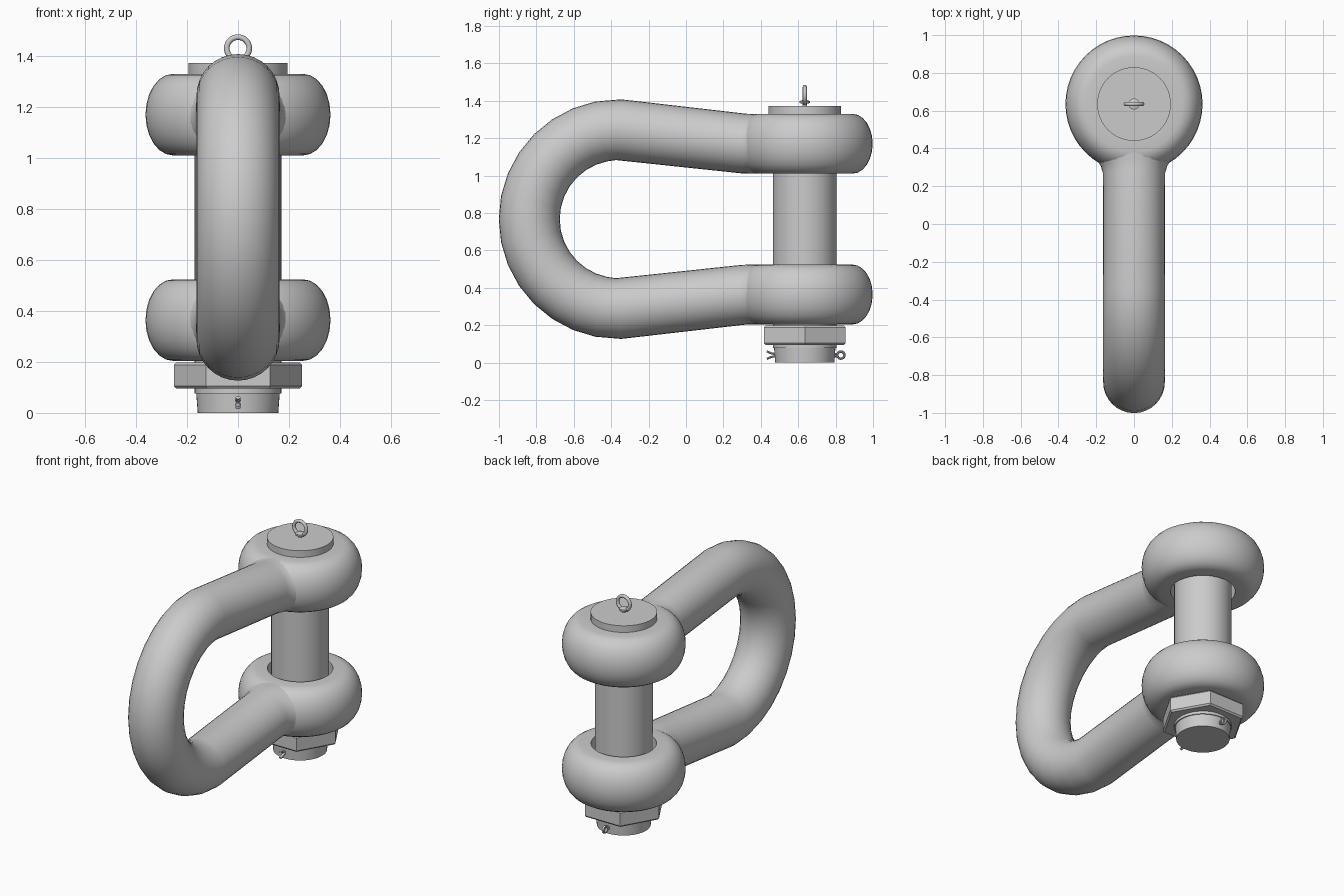
import bpy, bmesh, math
from mathutils import Vector

if "Cube" in bpy.data.objects:
    bpy.data.objects.remove(bpy.data.objects["Cube"])

AXIS_Y = 0.635     # pin axis
MID = 0.767        # height of the mirror plane between the two eyes
EYE_OFF = 0.403    # eye centre above or below that plane

steel = bpy.data.materials.new("grey steel")
steel.use_nodes = True
GREY = (0.6, 0.6, 0.6, 1)
steel.diffuse_color = GREY
steel.node_tree.nodes["Principled BSDF"].inputs["Base Color"].default_value = GREY


def finish(name, bm, angle=35):
    bmesh.ops.remove_doubles(bm, verts=bm.verts, dist=1e-5)
    bmesh.ops.recalc_face_normals(bm, faces=bm.faces)
    mesh = bpy.data.meshes.new(name)
    bm.to_mesh(mesh)
    bm.free()
    mesh.materials.append(steel)
    ob = bpy.data.objects.new(name, mesh)
    bpy.context.collection.objects.link(ob)
    bpy.ops.object.select_all(action="DESELECT")
    ob.select_set(True)
    bpy.context.view_layer.objects.active = ob
    bpy.ops.object.shade_smooth_by_angle(angle=math.radians(angle))
    return ob


def lathe(name, profile, sides=48, closed=False, angle=35):
    """Revolve (radius, height) points about the pin axis."""
    bm = bmesh.new()
    vs = [bm.verts.new((r, AXIS_Y, z)) for r, z in profile]
    edges = [bm.edges.new(p) for p in zip(vs, vs[1:])]
    if closed:
        edges.append(bm.edges.new((vs[-1], vs[0])))
    bmesh.ops.spin(bm, geom=vs + edges, cent=(0, AXIS_Y, 0), axis=(0, 0, 1),
                   angle=math.tau, steps=sides, use_merge=True)
    return finish(name, bm, angle)


def sweep(name, path, sides=32, closed=False):
    """Sweep an ellipse along (y, z, half width in x, half thickness)."""
    bm = bmesh.new()
    n = len(path)
    rings = []
    for i, (y, z, rx, rt) in enumerate(path):
        a = path[(i - 1) % n] if closed else path[max(i - 1, 0)]
        b = path[(i + 1) % n] if closed else path[min(i + 1, n - 1)]
        t = Vector((0, b[0] - a[0], b[1] - a[1])).normalized()
        normal = Vector((0, -t.z, t.y))
        ring = []
        for k in range(sides):
            w = math.tau * k / sides
            co = Vector((0, y, z)) + normal * rt * math.sin(w)
            co.x = rx * math.cos(w)
            ring.append(bm.verts.new(co))
        rings.append(ring)
    pairs = list(zip(rings, rings[1:]))
    if closed:
        pairs.append((rings[-1], rings[0]))
    else:
        bm.faces.new(rings[0])
        bm.faces.new(rings[-1])
    for p, q in pairs:
        for k in range(sides):
            m = (k + 1) % sides
            bm.faces.new((p[k], p[m], q[m], q[k]))
    return finish(name, bm)


# Bow: flared neck and straight leg, round bend, then the mirrored leg
neck = [(0.43, 0.262), (0.4, 0.25), (0.37, 0.226), (0.34, 0.198),
        (0.31, 0.177), (0.27, 0.165)]
leg = [(y, MID + EYE_OFF + max(0, 0.32 - y) * 0.11, w, 0.16) for y, w in neck]
bend = []
for i in range(17):
    a = math.pi * (0.5 + i / 16)
    bend.append((-0.36 + 0.478 * math.cos(a), MID + 0.478 * math.sin(a), 0.163, 0.163))
other_leg = [(y, 2 * MID - z, w, t) for y, z, w, t in reversed(leg)]
sweep("bow", leg + bend + other_leg)

# Eyes with a bulged rim and a clearance hole
for name, z in (("upper_eye", MID + EYE_OFF), ("lower_eye", MID - EYE_OFF)):
    rim = []
    for i in range(13):
        a = math.pi * (i / 12 - 0.5)
        rim.append((0.255 + 0.108 * math.cos(a), z + 0.16 * math.sin(a)))
    lathe(name, [(0.192, z - 0.16)] + rim + [(0.192, z + 0.16)], closed=True)

# Pin with a wide head
lathe("pin", [(0, 0), (0.158, 0), (0.164, 0.078), (0.17, 0.085), (0.17, 1.33),
              (0.195, 1.33), (0.195, 1.373), (0, 1.373)])

# Hexagonal nut with chamfered rims and a low collar
lathe("nut", [(0.16, 0.095), (0.242, 0.095), (0.252, 0.105), (0.252, 0.188),
              (0.242, 0.198), (0.16, 0.198)], sides=6, closed=True, angle=20)
lathe("nut_collar", [(0.155, 0.077), (0.17, 0.077), (0.17, 0.1), (0.155, 0.1)],
      closed=True)

# Lifting ring on the pin head
lathe("ring_base", [(0, 1.37), (0.013, 1.37), (0.013, 1.384), (0.029, 1.388),
                    (0.029, 1.398), (0.013, 1.403), (0, 1.403)], sides=24)
bpy.ops.mesh.primitive_torus_add(major_radius=0.044, minor_radius=0.011,
                                 major_segments=32, minor_segments=12,
                                 location=(0, AXIS_Y, 1.43),
                                 rotation=(math.pi / 2, 0, 0))
ring = bpy.context.object
ring.name = "lifting_ring"
ring.data.materials.append(steel)
bpy.ops.object.shade_smooth_by_angle(angle=math.radians(35))

# Cotter: round loop and two prongs with splayed tips
PIN_Z = 0.04
loop = []
for i in range(16):
    a = math.tau * i / 16
    loop.append((0.828 + 0.019 * math.cos(a), PIN_Z + 0.019 * math.sin(a), 0.008, 0.007))
sweep("cotter_loop", loop, sides=10, closed=True)
for name, s in (("cotter_upper_prong", 1), ("cotter_lower_prong", -1)):
    sweep(name, [(y, PIN_Z + s * dz, 0.01, 0.006) for y, dz in
                 ((0.815, 0.006), (0.475, 0.006), (0.455, 0.01), (0.432, 0.02))],
          sides=10)
